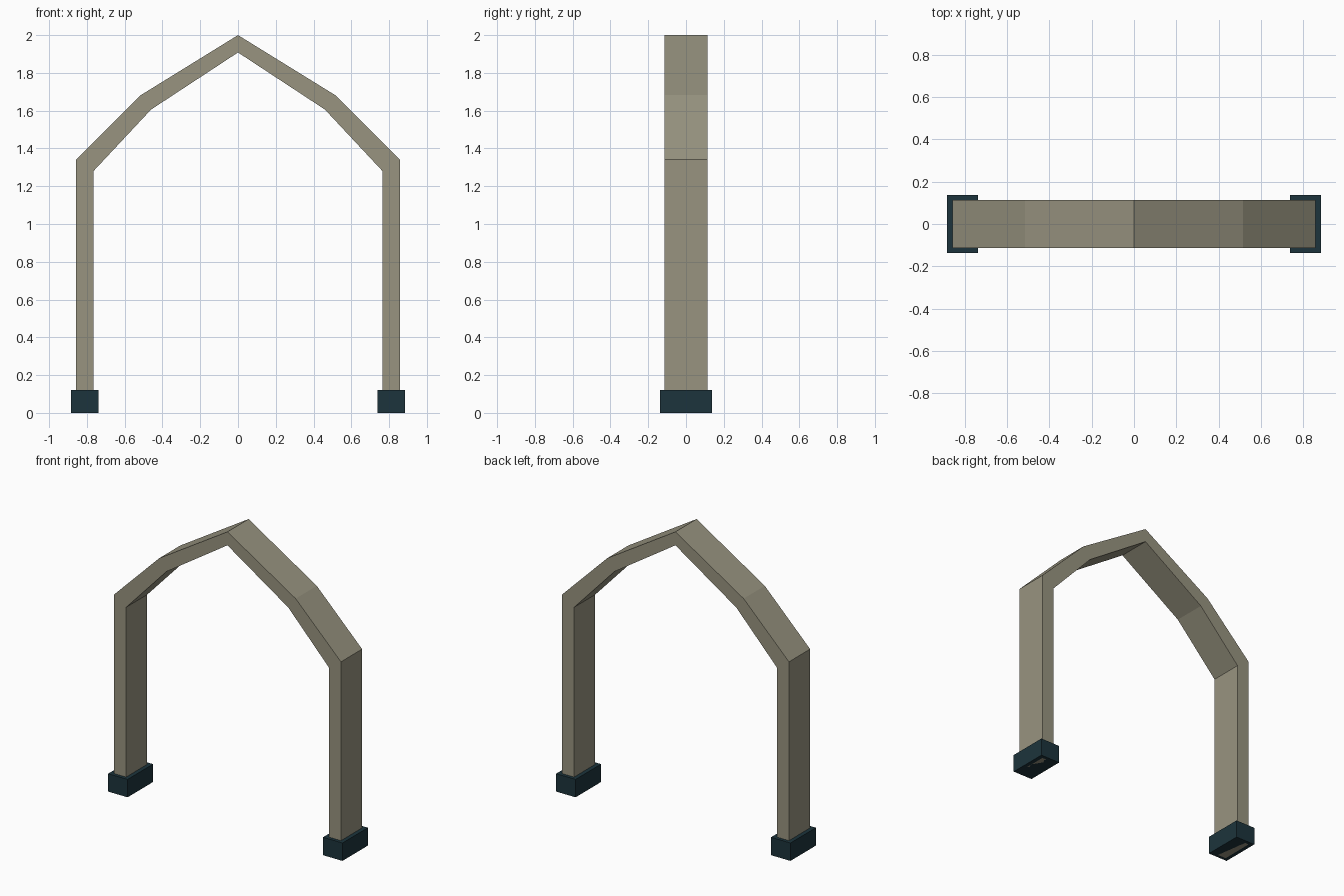
import bpy, bmesh

if "Cube" in bpy.data.objects:
    bpy.data.objects.remove(bpy.data.objects["Cube"])


def material(name, color):
    mat = bpy.data.materials.new(name)
    mat.diffuse_color = (*color, 1)
    mat.use_nodes = True
    mat.node_tree.nodes["Principled BSDF"].inputs["Base Color"].default_value = mat.diffuse_color
    return mat


def finish(name, bm, mat):
    bmesh.ops.recalc_face_normals(bm, faces=bm.faces)
    mesh = bpy.data.meshes.new(name)
    bm.to_mesh(mesh)
    bm.free()
    mesh.materials.append(mat)
    obj = bpy.data.objects.new(name, mesh)
    bpy.context.collection.objects.link(obj)
    return obj


frame_mat = material("frame_beige", (0.314, 0.296, 0.216))
foot_mat = material("foot_dark_teal", (0.0116, 0.034, 0.045))

# Arch frame: outer and inner profile of the right half, foot to peak, then mirrored
outer = [(0.857, 0), (0.857, 1.342), (0.515, 1.682), (0, 2.0)]
inner = [(0.765, 0), (0.765, 1.28), (0.46, 1.606), (0, 1.908)]
half_depth = 0.114


def full_profile(half):
    return half + [(-x, z) for x, z in reversed(half[:-1])]


bm = bmesh.new()
rings = []
for (ox, oz), (ix, iz) in zip(full_profile(outer), full_profile(inner)):
    d = half_depth
    rings.append([bm.verts.new(p) for p in
                  ((ox, -d, oz), (ox, d, oz), (ix, d, iz), (ix, -d, iz))])
for a, b in zip(rings, rings[1:]):
    for i in range(4):
        j = (i + 1) % 4
        bm.faces.new((a[i], a[j], b[j], b[i]))
bm.faces.new(rings[0])
bm.faces.new(rings[-1])
finish("arch_frame", bm, frame_mat)

# Feet: a block around the base of each leg
for side, name in ((-1, "left_foot"), (1, "right_foot")):
    bm = bmesh.new()
    bmesh.ops.create_cube(bm, size=1)
    bmesh.ops.scale(bm, vec=(0.147, 0.274, 0.122), verts=bm.verts)
    foot = finish(name, bm, foot_mat)
    foot.location = (side * 0.811, 0, 0.061)
